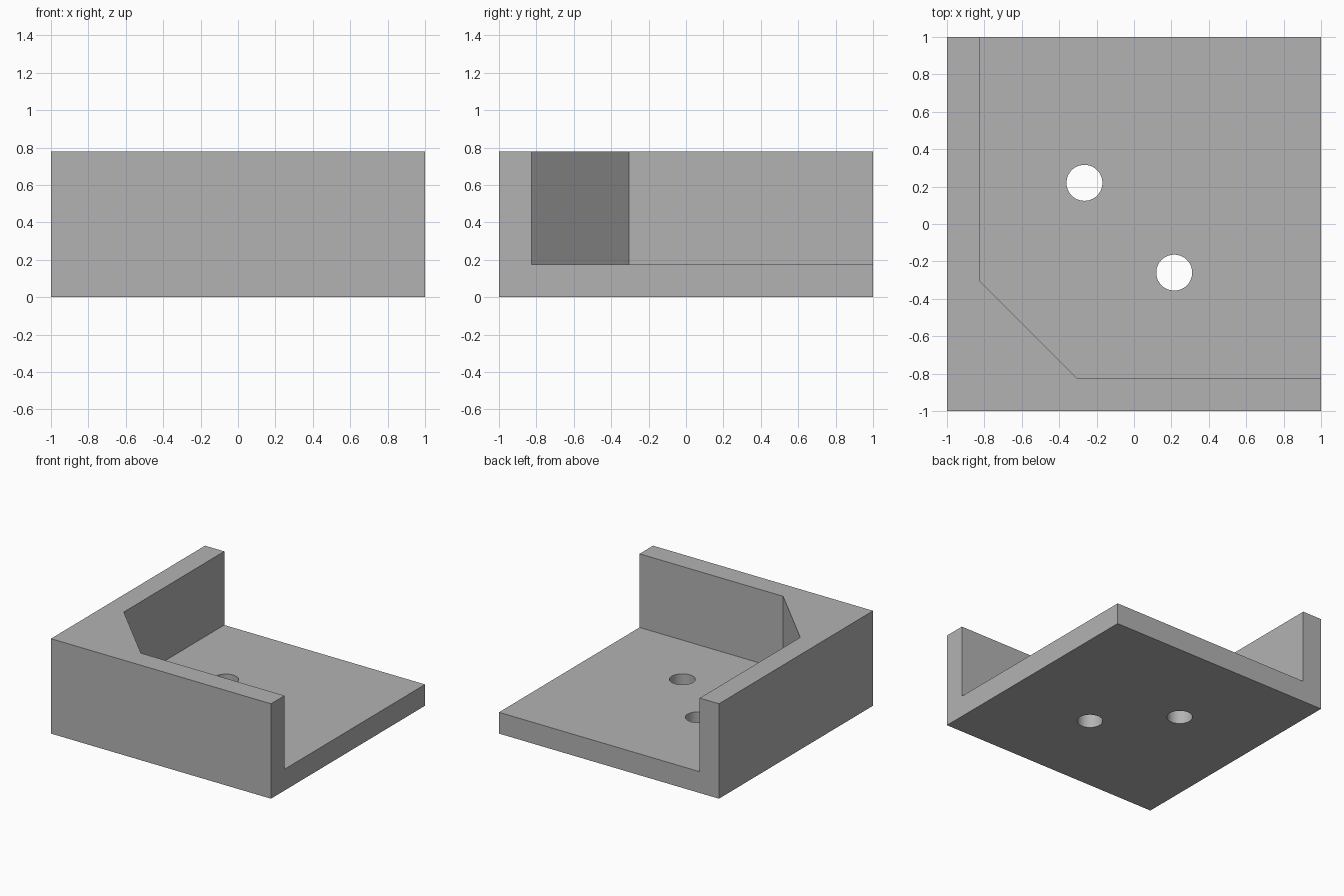
import bpy
import bmesh

cube = bpy.data.objects.get("Cube")
if cube:
    bpy.data.objects.remove(cube, do_unlink=True)

HEIGHT = 0.78
FLOOR = 0.175
INNER = -0.825     # inner faces of both walls
CHAMFER = -0.305   # where the corner gusset meets the walls

grey = bpy.data.materials.new("plain_grey")
grey.use_nodes = True
colour = (0.45, 0.45, 0.45, 1)
grey.diffuse_color = colour
grey.node_tree.nodes["Principled BSDF"].inputs["Base Color"].default_value = colour


def prism(name, outline, bottom, top):
    """Extrude a flat outline into a solid."""
    bm = bmesh.new()
    face = bm.faces.new([bm.verts.new((x, y, bottom)) for x, y in outline])
    grown = bmesh.ops.extrude_face_region(bm, geom=[face])
    verts = [v for v in grown["geom"] if isinstance(v, bmesh.types.BMVert)]
    bmesh.ops.translate(bm, verts=verts, vec=(0, 0, top - bottom))
    bmesh.ops.recalc_face_normals(bm, faces=bm.faces)
    mesh = bpy.data.meshes.new(name)
    bm.to_mesh(mesh)
    bm.free()
    mesh.materials.append(grey)
    obj = bpy.data.objects.new(name, mesh)
    bpy.context.collection.objects.link(obj)
    return obj


def cut(target, cutter):
    """Subtract the cutter, then remove it."""
    cutter.hide_render = True
    mod = target.modifiers.new("cut", "BOOLEAN")
    mod.operation = "DIFFERENCE"
    mod.solver = "EXACT"
    mod.object = cutter
    bpy.context.view_layer.objects.active = target
    bpy.ops.object.modifier_apply(modifier=mod.name)
    bpy.data.objects.remove(cutter, do_unlink=True)


# Solid block
bracket = prism("corner_bracket", [(-1, -1), (1, -1), (1, 1), (-1, 1)], 0, HEIGHT)

# Pocket that leaves the floor, two walls and the corner gusset
pocket = [(INNER, CHAMFER), (CHAMFER, INNER), (1.2, INNER), (1.2, 1.2), (INNER, 1.2)]
cut(bracket, prism("pocket_cutter", pocket, FLOOR, HEIGHT + 0.2))

# Two screw holes through the floor
for x, y in [(-0.265, 0.22), (0.215, -0.26)]:
    bpy.ops.mesh.primitive_cylinder_add(vertices=64, radius=0.096, depth=1, location=(x, y, 0))
    hole = bpy.context.object
    hole.name = "hole_cutter"
    hole.data.materials.append(grey)
    cut(bracket, hole)

# Smooth hole walls, sharp edges elsewhere
bpy.ops.object.select_all(action="DESELECT")
bracket.select_set(True)
bpy.context.view_layer.objects.active = bracket
bpy.ops.object.shade_smooth_by_angle(angle=0.5)
